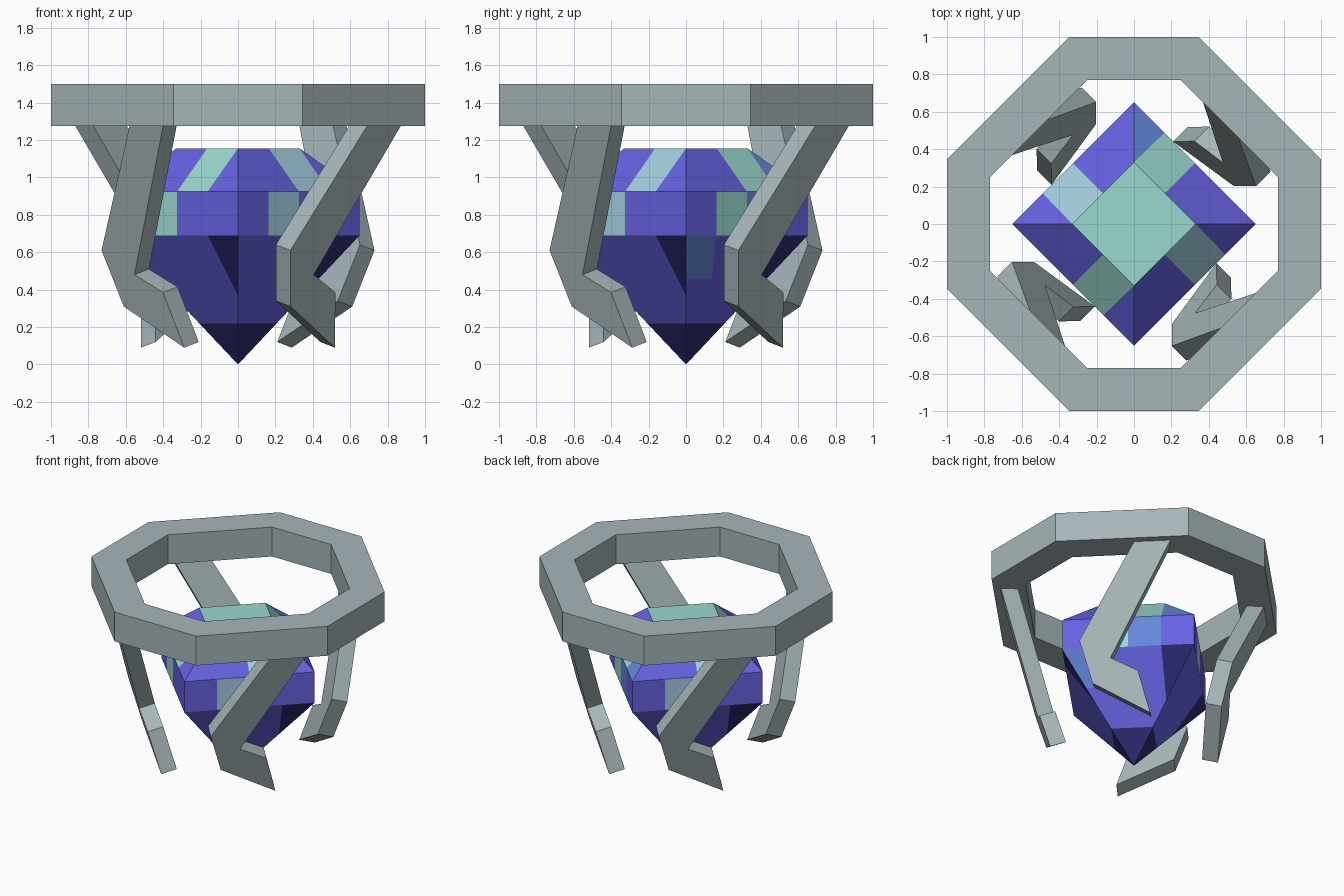
import bpy, bmesh, math
from mathutils import Vector, Matrix

if "Cube" in bpy.data.objects:
    bpy.data.objects.remove(bpy.data.objects["Cube"])


def material(name, hexcode):
    rgb = [int(hexcode[i:i + 2], 16) / 255 for i in (0, 2, 4)]
    lin = [c / 12.92 if c <= 0.04045 else ((c + 0.055) / 1.055) ** 2.4 for c in rgb]
    m = bpy.data.materials.new(name)
    m.diffuse_color = (*lin, 1)
    m.use_nodes = True
    m.node_tree.nodes["Principled BSDF"].inputs["Base Color"].default_value = m.diffuse_color
    return m


grey = material("grey metal", "A6B6B9")
gem_mats = [material("violet", "6662E2"), material("teal", "9ADACF"),
            material("pale blue", "A4D0E0"), material("navy", "2D2B72"),
            material("mid blue", "6488DA")]
VIOLET, TEAL, PALE, NAVY, BLUE = range(5)


def make_object(name, bm, mats):
    me = bpy.data.meshes.new(name)
    bm.to_mesh(me)
    bm.free()
    for m in mats:
        me.materials.append(m)
    ob = bpy.data.objects.new(name, me)
    bpy.context.collection.objects.link(ob)
    return ob


# Octagonal ring
def octagon(long, short):
    pts = []
    for i in range(4):
        rot = Matrix.Rotation(i * math.pi / 2, 3, 'Z')
        pts += [rot @ Vector((long, -short, 0)), rot @ Vector((long, short, 0))]
    return pts


bm = bmesh.new()
section = [(1.0, 0.345, 1.275), (1.0, 0.345, 1.5), (0.77, 0.25, 1.5), (0.77, 0.25, 1.275)]
loops = [[bm.verts.new(p + Vector((0, 0, z))) for p in octagon(a, b)] for a, b, z in section]
for k in range(4):
    la, lb = loops[k], loops[(k + 1) % 4]
    for i in range(8):
        j = (i + 1) % 8
        bm.faces.new((la[i], la[j], lb[j], lb[i]))
bmesh.ops.recalc_face_normals(bm, faces=bm.faces[:])
make_object("ring", bm, [grey])

# Four bent claws: a tilted plate profile (sideways, height), repeated every 90 degrees
profile = [(0.078, 1.275), (-0.318, 0.61), (-0.233, 0.31), (0.163, 0.09),
           (0.085, 0.385), (-0.105, 0.48), (0.332, 1.275)]
for n in range(4):
    turn = Matrix.Rotation(n * math.pi / 2 - math.pi / 4, 3, 'Z')
    bm = bmesh.new()
    outer = [bm.verts.new(turn @ Vector((0.545 + 0.277 * z, s, z))) for s, z in profile]
    inner = [bm.verts.new(v.co + turn @ Vector((-0.11, 0, 0.03))) for v in outer]
    bm.faces.new(outer)
    bm.faces.new(inner[::-1])
    for i in range(7):
        j = (i + 1) % 7
        bm.faces.new((outer[i], inner[i], inner[j], outer[j]))
    bmesh.ops.recalc_face_normals(bm, faces=bm.faces[:])
    make_object(f"claw_{n + 1}", bm, [grey])

# Square-cut gem, each side cut into coloured patches
R, R_TOP, Z_LOW, Z_MID, Z_TOP = 0.65, 0.33, 0.69, 0.925, 1.155
bm = bmesh.new()


def patch(points, colour):
    f = bm.faces.new([bm.verts.new(p) for p in points])
    f.normal_update()
    if f.normal.dot(f.calc_center_median() - Vector((0, 0, 0.6))) < 0:
        f.normal_flip()
    f.material_index = colour


for side in range(4):
    turn = Matrix.Rotation(side * math.pi / 2, 3, 'Z')
    accent = TEAL if side % 2 == 0 else PALE
    special = BLUE if side == 0 else VIOLET

    def at(t, r, z):
        return turn @ Vector((r * (1 - t), r * t, z))

    def low(t, z):
        return at(t, R * z / Z_LOW, z)

    # girdle wall
    for a, b, col in [(0, .25, VIOLET), (.25, .5, accent), (.5, .75, special), (.75, 1, VIOLET)]:
        patch([at(a, R, Z_LOW), at(b, R, Z_LOW), at(b, R, Z_MID), at(a, R, Z_MID)], col)
    # crown slope
    rim = [at(i / 4, R, Z_MID) for i in range(5)]
    top = [at(i / 2, R_TOP, Z_TOP) for i in range(3)]
    patch([rim[0], rim[1], top[0]], VIOLET)
    patch([rim[1], rim[2], top[1], top[0]], VIOLET)
    patch([rim[2], rim[3], top[2], top[1]], accent)
    patch([rim[3], rim[4], top[2]], special)
    # table
    patch([top[0], top[2], Vector((0, 0, Z_TOP))], TEAL)
    # pointed underside
    q = low(.32, .46)
    patch([low(0, Z_LOW), low(.25, Z_LOW), q, low(0, .46)], special)
    patch([low(.75, Z_LOW), low(1, Z_LOW), low(1, .37)], NAVY)
    patch([low(.25, Z_LOW), low(.75, Z_LOW), low(1, .37), low(1, .22),
           low(0, .22), low(0, .46), q], VIOLET)
    patch([low(0, .22), low(1, .22), Vector((0, 0, 0))], NAVY)
bmesh.ops.remove_doubles(bm, verts=bm.verts[:], dist=1e-4)
make_object("gem", bm, gem_mats)
